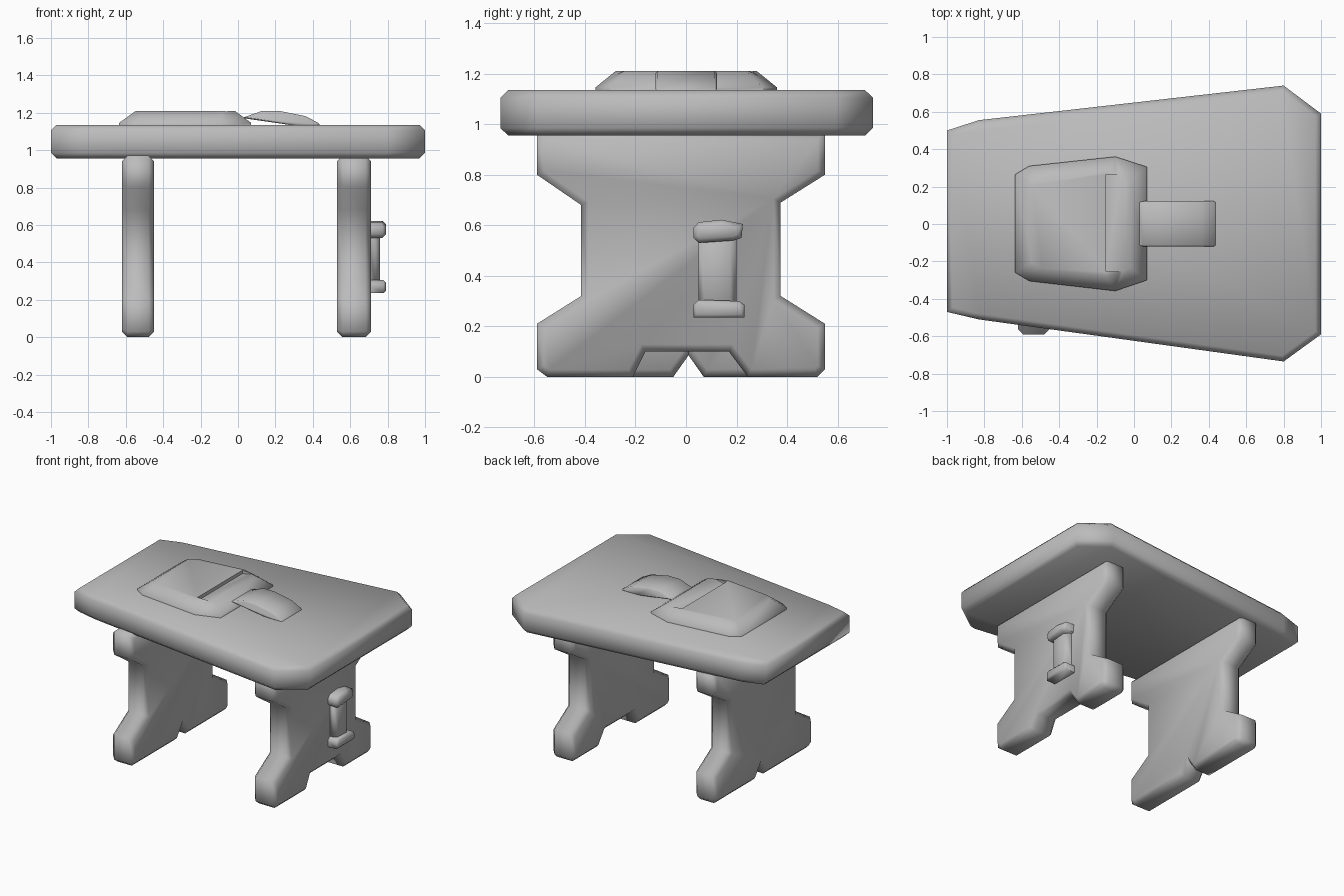
import bpy
import bmesh
import math
from mathutils import Vector

default = bpy.data.objects.get("Cube")
if default:
    bpy.data.objects.remove(default, do_unlink=True)

# Single flat colour
GREY = (0.5, 0.5, 0.5, 1.0)
grey = bpy.data.materials.new("grey")
grey.use_nodes = True
grey.diffuse_color = GREY
grey.node_tree.nodes["Principled BSDF"].inputs["Base Color"].default_value = GREY


def loft(name, rings, bevel=0.0, both_ends=True):
    """Closed solid through rings of points, with optional chamfered end rims."""
    bm = bmesh.new()
    loops = [[bm.verts.new(p) for p in ring] for ring in rings]
    n = len(loops[0])
    for low, high in zip(loops, loops[1:]):
        for i in range(n):
            j = (i + 1) % n
            bm.faces.new((low[i], low[j], high[j], high[i]))
    ends = [bm.faces.new(loops[-1]), bm.faces.new(loops[0])]
    bmesh.ops.recalc_face_normals(bm, faces=bm.faces)
    if bevel:
        rim = {e for f in ends[:2 if both_ends else 1] for e in f.edges}
        bmesh.ops.bevel(bm, geom=list(rim), offset=bevel, segments=1,
                        affect='EDGES', clamp_overlap=True)
    mesh = bpy.data.meshes.new(name)
    bm.to_mesh(mesh)
    bm.free()
    mesh.materials.append(grey)
    obj = bpy.data.objects.new(name, mesh)
    bpy.context.collection.objects.link(obj)
    return obj


def prism(name, outline, axis, start, end, bevel=0.0, both_ends=True):
    """Extrude a 2D outline along x (y, z), y (x, z) or z (x, y)."""
    def place(p, d):
        return {'x': (d, *p), 'y': (p[0], d, p[1]), 'z': (*p, d)}[axis]
    rings = [[place(p, d) for p in outline] for d in (start, end)]
    return loft(name, rings, bevel, both_ends)


def smooth(obj):
    bpy.ops.object.select_all(action='DESELECT')
    obj.select_set(True)
    bpy.context.view_layer.objects.active = obj
    bpy.ops.object.shade_smooth_by_angle(angle=math.radians(62))


# Tapered table top
top_outline = [(-1, -0.47), (-0.83, -0.51), (0.8, -0.735), (1, -0.59),
               (1, 0.59), (0.8, 0.74), (-0.83, 0.555), (-1, 0.5)]
table_top = prism("table_top", top_outline, 'z', 0.955, 1.135, 0.03)

# Slab legs with a narrow waist and a notch between the feet
leg_side = [(0.52, 0), (0.55, 0.03), (0.55, 0.21), (0.375, 0.32),
            (0.375, 0.69), (0.55, 0.8), (0.55, 0.97),
            (-0.59, 0.97), (-0.59, 0.8), (-0.415, 0.68),
            (-0.415, 0.32), (-0.59, 0.21), (-0.59, 0.03), (-0.55, 0)]
wide_notch = [(-0.21, 0), (-0.16, 0.1), (0.17, 0.1), (0.245, 0)]
small_notch = [(-0.05, 0), (0.01, 0.085), (0.07, 0)]
legs = [prism("wide_end_leg", leg_side + wide_notch, 'x', 0.53, 0.71, 0.028),
        prism("narrow_end_leg", leg_side + small_notch, 'x', -0.62, -0.45, 0.028)]

# Handle on the outside of the wide end leg
handle_grip = prism("handle_grip", [(0.05, 0.27), (0.2, 0.27), (0.2, 0.57), (0.05, 0.57)],
                    'x', 0.69, 0.76, 0.025, False)
upper_cap = [(0.03, 0.55), (0.05, 0.53), (0.19, 0.54), (0.22, 0.55),
             (0.225, 0.605), (0.14, 0.622), (0.05, 0.612), (0.03, 0.59)]
lower_cap = [(0.03, 0.235), (0.232, 0.235), (0.232, 0.285), (0.21, 0.3),
             (0.05, 0.305), (0.03, 0.285)]
handle_caps = [prism("handle_upper_cap", upper_cap, 'x', 0.69, 0.79, 0.018, False),
               prism("handle_lower_cap", lower_cap, 'x', 0.69, 0.79, 0.012, False)]

# Raised pad with sloping sides
pad_outline = [(-0.635, -0.26), (-0.56, -0.305), (-0.1, -0.358), (0.07, -0.3),
               (0.07, 0.305), (-0.1, 0.36), (-0.56, 0.31), (-0.635, 0.265)]


def pad_ring(z, sx=1.0, sy=1.0, cx=-0.28):
    return [Vector((cx + (x - cx) * sx, y * sy, z)) for x, y in pad_outline]


pad = loft("pad", [pad_ring(1.125), pad_ring(1.146), pad_ring(1.21, 0.75, 0.78)])

# Sloping groove cut across the pad
cutter = prism("groove_cutter", [(-0.15, 1.185), (-0.04, 1.212), (-0.04, 1.25), (-0.15, 1.25)],
               'y', -0.255, 0.265)
cutter.hide_render = True
groove = pad.modifiers.new("groove", 'BOOLEAN')
groove.operation = 'DIFFERENCE'
groove.solver = 'EXACT'
groove.object = cutter
bpy.context.view_layer.objects.active = pad
bpy.ops.object.modifier_apply(modifier="groove")
bpy.data.objects.remove(cutter, do_unlink=True)

# Curved tab beside the pad
tab_outline = [(0.02, 1.172), (0.31, 1.13), (0.44, 1.13), (0.43, 1.145),
               (0.36, 1.182), (0.22, 1.21), (0.13, 1.21), (0.05, 1.182)]
tab = prism("tab", tab_outline, 'y', -0.12, 0.122, 0.008)

for part in [table_top, handle_grip, pad, tab, *legs, *handle_caps]:
    smooth(part)
